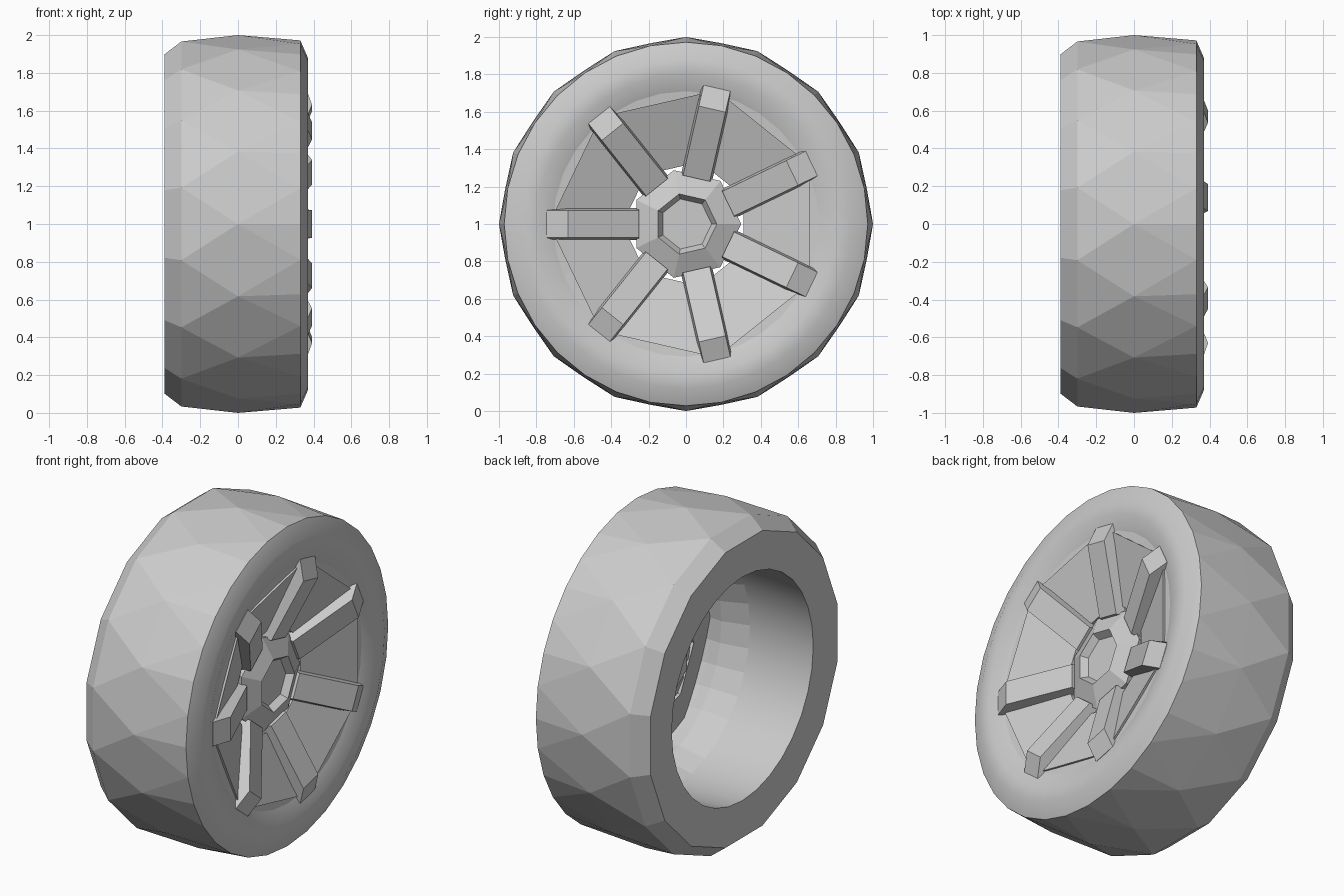
import bpy, bmesh, math

if "Cube" in bpy.data.objects:
    bpy.data.objects.remove(bpy.data.objects["Cube"])

grey = bpy.data.materials.new("wheel grey")
grey.diffuse_color = (0.6, 0.6, 0.6, 1)
grey.use_nodes = True
grey.node_tree.nodes["Principled BSDF"].inputs["Base Color"].default_value = grey.diffuse_color
CZ = 1.0


def point(x, r, a):
    return (x, r * math.cos(a), CZ + r * math.sin(a))


def ring(bm, x, r, n, phase=0.0):
    return [bm.verts.new(point(x, r, 2 * math.pi * (i + phase) / n)) for i in range(n)]


def bridge(bm, a, b, smooth=False):
    n = len(a)
    for i in range(n):
        j = (i + 1) % n
        bm.faces.new((a[i], a[j], b[j], b[i])).smooth = smooth


def bridge_zigzag(bm, a, b):
    # b sits half a step after a
    n = len(a)
    for i in range(n):
        j = (i + 1) % n
        bm.faces.new((a[i], a[j], b[i]))
        bm.faces.new((a[j], b[j], b[i]))


def bridge_double(bm, a, b, first):
    # b has twice as many vertices; a[0] lines up with b[first]
    n, m = len(a), len(b)
    for i in range(n):
        k = 2 * i + first
        for d in (-1, 0):
            bm.faces.new((a[i], b[(k + d) % m], b[(k + d + 1) % m]))
        bm.faces.new((a[i], b[(k + 1) % m], a[(i + 1) % n]))


def finish(bm, name):
    bmesh.ops.recalc_face_normals(bm, faces=bm.faces[:])
    me = bpy.data.meshes.new(name)
    bm.to_mesh(me)
    bm.free()
    me.materials.append(grey)
    ob = bpy.data.objects.new(name, me)
    bpy.context.collection.objects.link(ob)
    return ob


# tyre with rim barrel: faceted tread, finer sidewalls, open back
N = 16
bm = bmesh.new()
back = ring(bm, -0.39, 0.915, N, 0.5)
shoulder = ring(bm, -0.30, 0.985, N, 0.5)
crown = ring(bm, 0.0, 1.0, N, 1.0)
bridge(bm, shoulder, back)
bridge_zigzag(bm, shoulder, crown)
prev = ring(bm, 0.33, 0.972, 2 * N)
bridge_double(bm, crown, prev, 2)
for x, r, smooth in ((0.37, 0.88, True), (0.37, 0.80, True), (0.335, 0.71, True),
                     (0.33, 0.66, False), (0.29, 0.66, False), (0.22, 0.655, False),
                     (0.06, 0.70, False)):
    cur = ring(bm, x, r, 2 * N)
    bridge(bm, prev, cur, smooth)
    prev = cur
opening = ring(bm, -0.38, 0.68, 2 * N)
bridge(bm, prev, opening, True)
bridge_double(bm, back, opening, 1)
finish(bm, "tyre_and_barrel")

# dished panels between the spokes
bm = bmesh.new()
loops = [ring(bm, x, r, 7, 0.5) for x, r in
         ((0.205, 0.34), (0.345, 0.733), (0.325, 0.733), (0.185, 0.34))]
for i in range(4):
    bridge(bm, loops[i], loops[(i + 1) % 4])
finish(bm, "rim_panels")

# seven spokes
profile = ((0.25, 0.235), (0.63, 0.392), (0.745, 0.352), (0.745, 0.325), (0.63, 0.31), (0.25, 0.175))
half = (0.073, 0.073, 0.073, 0.085, 0.085, 0.085)
bm = bmesh.new()
for k in range(7):
    a = 2 * math.pi * (k + 0.5) / 7
    c, s = math.cos(a), math.sin(a)
    sides = []
    for sign in (-1, 1):
        sides.append([bm.verts.new((x, r * c - sign * w * s, CZ + r * s + sign * w * c))
                      for (r, x), w in zip(profile, half)])
        bm.faces.new(sides[-1])
    bridge(bm, sides[0], sides[1])
finish(bm, "spokes")

# seven-sided hub with recessed cap
bm = bmesh.new()
loops = [ring(bm, x, r, 7) for x, r in
         ((0.175, 0.29), (0.21, 0.295), (0.265, 0.165), (0.225, 0.137))]
for p, q in zip(loops, loops[1:]):
    bridge(bm, p, q)
bm.faces.new(loops[0])
bm.faces.new(loops[-1])
finish(bm, "hub")
